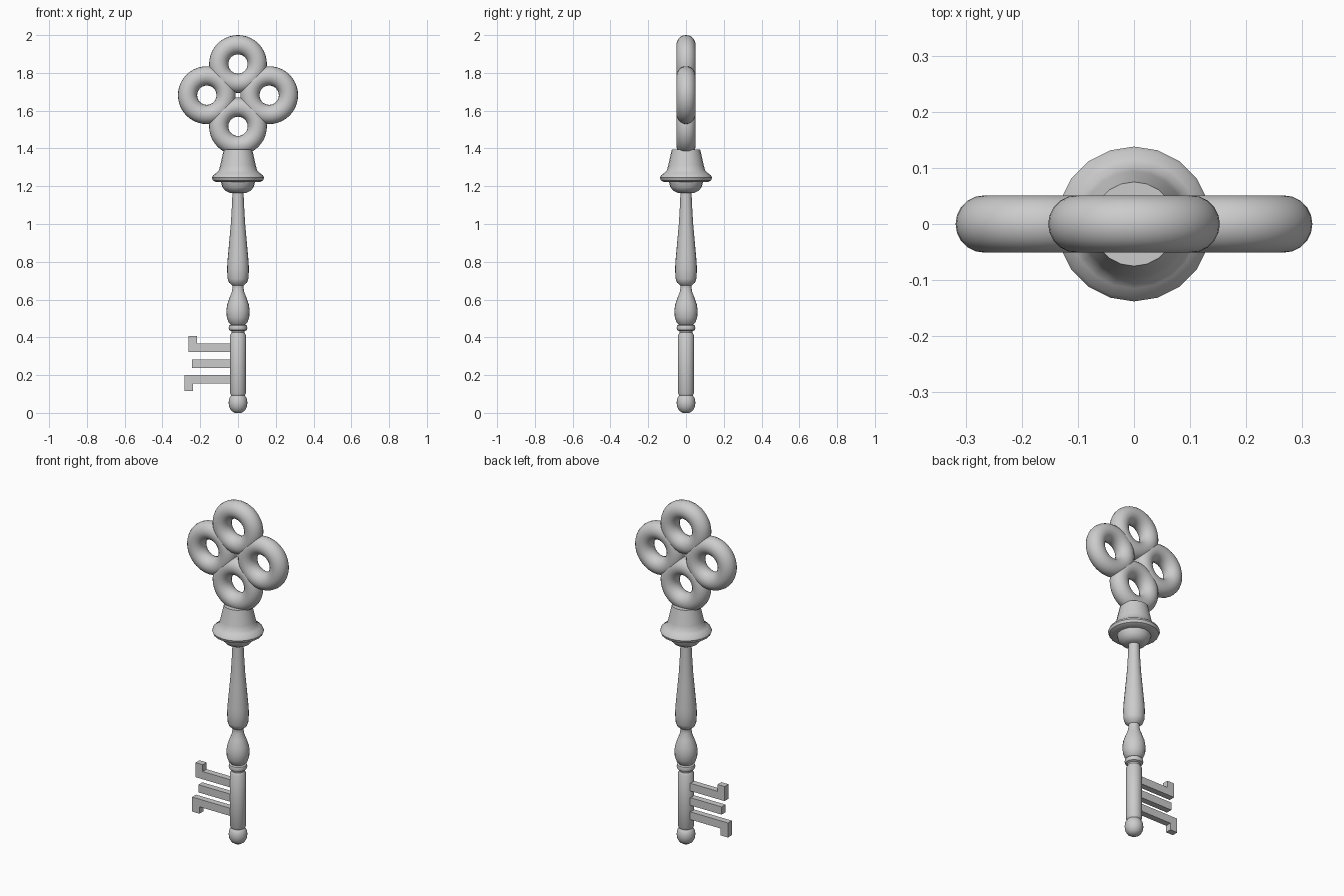
import bpy, bmesh, math
from mathutils import Matrix

if "Cube" in bpy.data.objects:
    bpy.data.objects.remove(bpy.data.objects["Cube"])


def add_object(name, bm, smooth=None):
    bmesh.ops.recalc_face_normals(bm, faces=bm.faces)
    mesh = bpy.data.meshes.new(name)
    bm.to_mesh(mesh)
    bm.free()
    obj = bpy.data.objects.new(name, mesh)
    bpy.context.collection.objects.link(obj)
    if smooth:
        bpy.ops.object.select_all(action='DESELECT')
        obj.select_set(True)
        bpy.context.view_layer.objects.active = obj
        bpy.ops.object.shade_smooth_by_angle(angle=math.radians(smooth))
    return obj


def lathe(name, profile, sides=20):
    """Revolve (radius, z) points about z and cap both ends."""
    bm = bmesh.new()
    rings = []
    for r, z in profile:
        rings.append([bm.verts.new((r * math.sin(2 * math.pi * i / sides),
                                    r * math.cos(2 * math.pi * i / sides), z))
                      for i in range(sides)])
    for a, b in zip(rings, rings[1:]):
        for i in range(sides):
            j = (i + 1) % sides
            bm.faces.new((a[i], a[j], b[j], b[i]))
    bm.faces.new(rings[0])
    bm.faces.new(rings[-1])
    return add_object(name, bm, 40)


def ring(name, x, z, major=0.102, minor=0.051):
    """Upright torus facing the front."""
    bpy.ops.mesh.primitive_torus_add(
        location=(x, 0, z), rotation=(math.pi / 2, 0, 0), major_radius=major,
        minor_radius=minor, major_segments=40, minor_segments=20)
    obj = bpy.context.object
    obj.name = name
    bpy.ops.object.shade_smooth_by_angle(angle=math.radians(60))


def plate(name, outline, depth=0.036):
    """Extrude an (x, z) outline along y, centred."""
    bm = bmesh.new()
    face = bm.faces.new([bm.verts.new((x, -depth / 2, z)) for x, z in outline])
    new = bmesh.ops.extrude_face_region(bm, geom=[face])
    verts = [g for g in new['geom'] if isinstance(g, bmesh.types.BMVert)]
    bmesh.ops.translate(bm, verts=verts, vec=(0, depth, 0))
    return add_object(name, bm)


# Four-ring bow
for name, dx, dz in (("top", 0, 1), ("right", 1, 0), ("bottom", 0, -1), ("left", -1, 0)):
    ring("bow_ring_" + name, dx * 0.165, 1.682 + dz * 0.165)

# Flared collar under the bow
lathe("collar", [(0.045, 1.165), (0.065, 1.175), (0.083, 1.195), (0.09, 1.222),
                 (0.115, 1.222), (0.132, 1.23), (0.138, 1.245), (0.132, 1.258),
                 (0.115, 1.27), (0.102, 1.283), (0.094, 1.31), (0.075, 1.395)])

# Turned shaft
lathe("shaft", [(0.03, 0.655), (0.03, 0.675), (0.048, 0.69), (0.055, 0.71),
                (0.058, 0.76), (0.056, 0.80), (0.047, 0.90), (0.038, 1.0),
                (0.032, 1.10), (0.029, 1.18)])

# Vase-shaped bead
lathe("vase_bead", [(0.035, 0.465), (0.05, 0.48), (0.059, 0.505), (0.062, 0.54),
                    (0.057, 0.575), (0.043, 0.615), (0.033, 0.64), (0.03, 0.66)])

# Thin disc bead
lathe("disc_bead", [(0.033, 0.42), (0.035, 0.433), (0.046, 0.438), (0.05, 0.45),
                    (0.046, 0.463), (0.035, 0.47)])

# Barrel holding the bits
lathe("barrel", [(0.035, 0.09), (0.043, 0.106), (0.043, 0.41), (0.033, 0.426)])

# Ball foot
lathe("ball_foot", [(0.018, 0.0), (0.036, 0.012), (0.047, 0.032), (0.05, 0.053),
                    (0.047, 0.075), (0.036, 0.094), (0.025, 0.1)])

# Three bits
plate("bit_top", [(-0.02, 0.322), (-0.262, 0.322), (-0.262, 0.407),
                  (-0.216, 0.407), (-0.216, 0.367), (-0.02, 0.367)])
plate("bit_middle", [(-0.02, 0.238), (-0.243, 0.238), (-0.243, 0.283), (-0.02, 0.283)])
plate("bit_bottom", [(-0.02, 0.155), (-0.237, 0.155), (-0.237, 0.115),
                     (-0.284, 0.115), (-0.284, 0.2), (-0.02, 0.2)])
